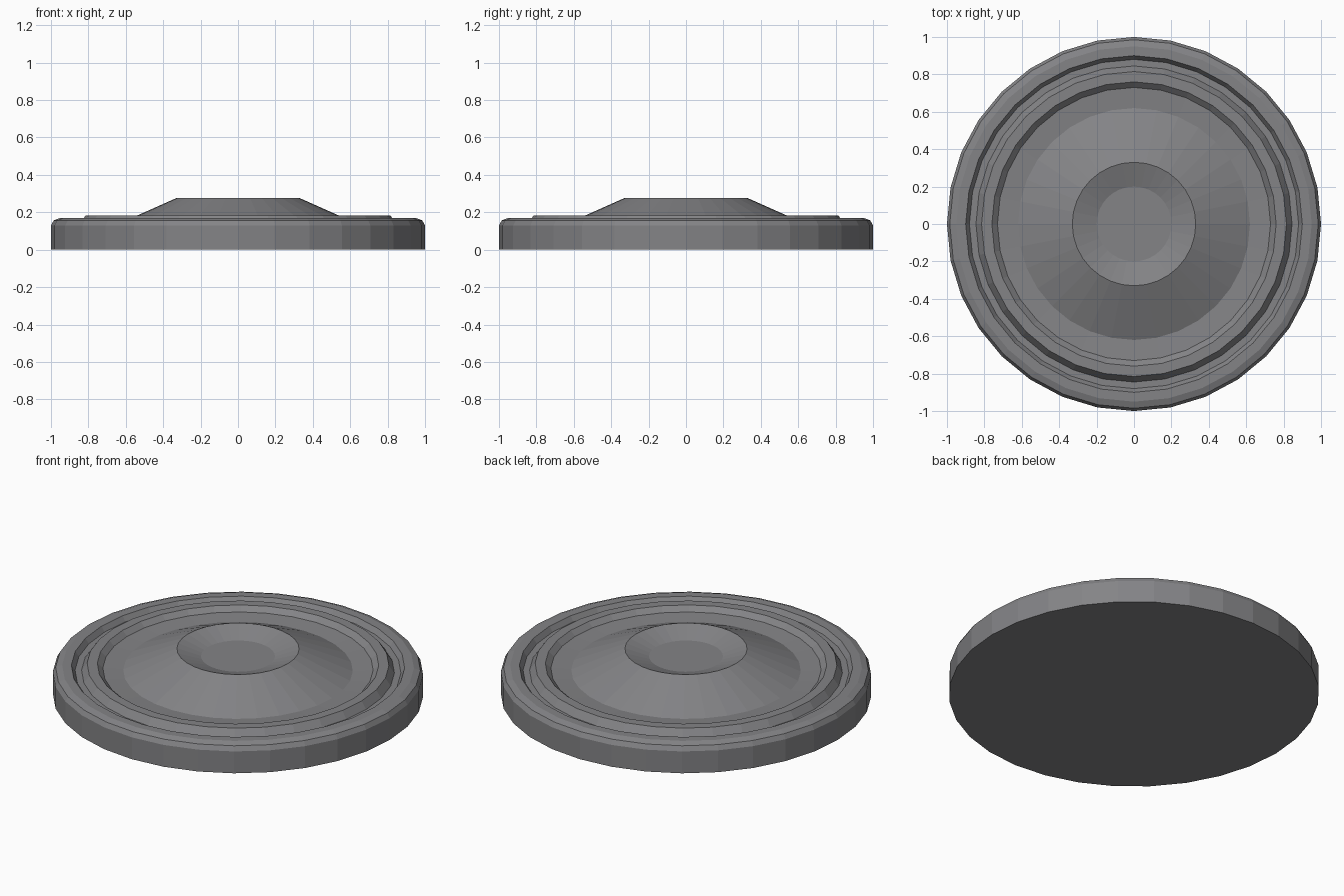
import bpy, bmesh, math

if "Cube" in bpy.data.objects:
    bpy.data.objects.remove(bpy.data.objects["Cube"])

SIDES = 32

# one flat grey for the whole disc
grey = bpy.data.materials.new("mid_grey")
grey.diffuse_color = (0.23, 0.23, 0.24, 1)
grey.use_nodes = True
grey.node_tree.nodes["Principled BSDF"].inputs["Base Color"].default_value = grey.diffuse_color


def lathe(name, profile, material):
    """Revolve (radius, height) points around z, capping both ends."""
    bm = bmesh.new()
    rings = []
    for r, z in profile:
        rings.append([bm.verts.new((r * math.cos(2 * math.pi * i / SIDES),
                                    r * math.sin(2 * math.pi * i / SIDES), z))
                      for i in range(SIDES)])
    for a, b in zip(rings, rings[1:]):
        for i in range(SIDES):
            j = (i + 1) % SIDES
            bm.faces.new((a[i], a[j], b[j], b[i]))
    bm.faces.new(rings[0][::-1])
    bm.faces.new(rings[-1])
    bmesh.ops.recalc_face_normals(bm, faces=bm.faces)
    mesh = bpy.data.meshes.new(name)
    bm.to_mesh(mesh)
    bm.free()
    mesh.materials.append(material)
    obj = bpy.data.objects.new(name, mesh)
    bpy.context.collection.objects.link(obj)
    return obj


lathe("ringed_disc", [
    (1.00, 0.00), (1.00, 0.13), (0.985, 0.157), (0.95, 0.17),  # outer wall
    (0.90, 0.17), (0.88, 0.14),                                # outer groove
    (0.845, 0.14), (0.815, 0.183),                             # raised ring
    (0.76, 0.183), (0.73, 0.155),                              # inner step
    (0.62, 0.147),                                             # sloping floor
    (0.33, 0.276),                                             # cone
    (0.20, 0.232),                                             # centre dish
], grey)
